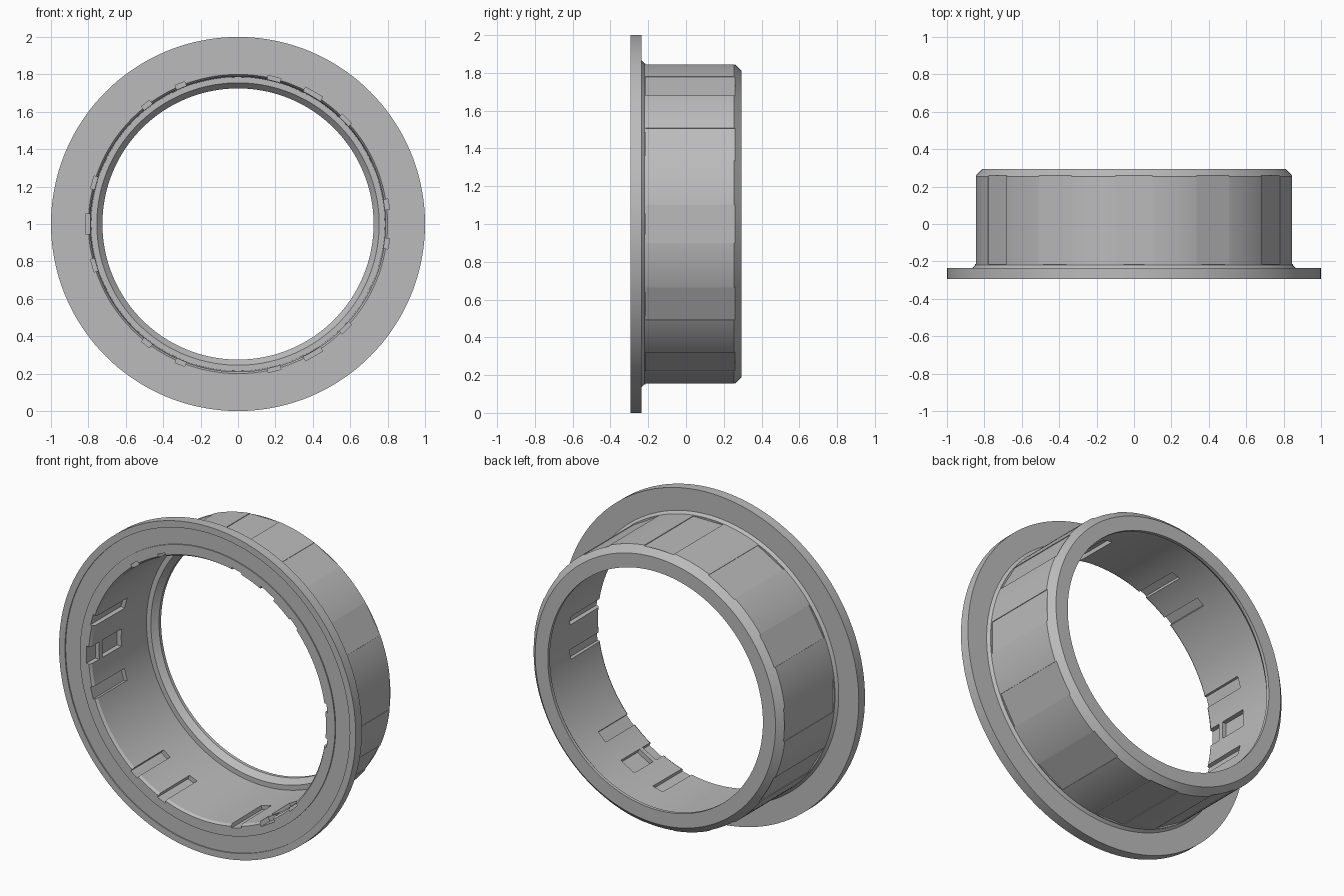
import bpy, bmesh, math
from mathutils import Matrix, Vector

cube = bpy.data.objects.get("Cube")
if cube:
    bpy.data.objects.remove(cube, do_unlink=True)

GREY = (0.5, 0.5, 0.5, 1)
mat = bpy.data.materials.new("plain grey")
mat.use_nodes = True
mat.diffuse_color = GREY
mat.node_tree.nodes["Principled BSDF"].inputs["Base Color"].default_value = GREY


def make_object(name, bm):
    bmesh.ops.recalc_face_normals(bm, faces=bm.faces)
    mesh = bpy.data.meshes.new(name)
    bm.to_mesh(mesh)
    bm.free()
    mesh.materials.append(mat)
    obj = bpy.data.objects.new(name, mesh)
    bpy.context.collection.objects.link(obj)
    return obj


def lathe(name, profile, steps):
    """Sweep a closed (radius, y) profile around the y axis at z = 1."""
    bm = bmesh.new()
    rings = []
    for i in range(steps):
        a = math.tau * i / steps
        rings.append([bm.verts.new((r * math.cos(a), y, 1 + r * math.sin(a))) for r, y in profile])
    n = len(profile)
    for i in range(steps):
        here, after = rings[i], rings[(i + 1) % steps]
        for j in range(n):
            k = (j + 1) % n
            bm.faces.new((here[j], here[k], after[k], after[j]))
    return make_object(name, bm)


def add_box(bm, angle, radii, ys, width):
    """Box placed radially at an angle in degrees."""
    size = Vector((radii[1] - radii[0], ys[1] - ys[0], width))
    centre = Vector((sum(radii) / 2, sum(ys) / 2, 0))
    place = Matrix.Translation((0, 0, 1)) @ Matrix.Rotation(-math.radians(angle), 4, 'Y')
    bmesh.ops.create_cube(bm, size=1, matrix=place @ Matrix.Translation(centre) @ Matrix.Diagonal(size).to_4x4())


# Flanged ring: front face, bore with rear lip, chamfered barrel, flange
ring = lathe("flanged_ring", [
    (1.0, -0.295), (0.96, -0.295), (0.96, -0.288), (0.86, -0.288), (0.86, -0.295),
    (0.80, -0.295), (0.79, -0.28), (0.785, 0.24), (0.755, 0.24), (0.725, 0.275), (0.725, 0.295),
    (0.81, 0.295), (0.85, 0.255), (0.85, -0.22), (0.865, -0.235), (1.0, -0.235),
], 144)

cuts = bmesh.new()
# Twelve flat recessed pads around the barrel
for i in range(12):
    add_box(cuts, i * 30, (0.84, 0.95), (-0.215, 0.26), 0.2)

# Inner slots, repeated three times: barred slot, side slots and a pair opposite
for base in (60, 180, 300):
    for ys in ((-0.35, -0.21), (-0.18, 0.0)):
        add_box(cuts, base, (0.74, 0.815), ys, 0.105)
    for side in (-1, 1):
        add_box(cuts, base + side * 16, (0.74, 0.81), (-0.35, 0.0), 0.07)
        add_box(cuts, base + 180 + side * 7.5, (0.74, 0.813), (-0.35, 0.0), 0.055)

cutter = make_object("slot_cutter", cuts)
cutter.hide_render = True

mod = ring.modifiers.new("slots", 'BOOLEAN')
mod.operation = 'DIFFERENCE'
mod.solver = 'EXACT'
mod.object = cutter

bpy.ops.object.select_all(action='DESELECT')
ring.select_set(True)
bpy.context.view_layer.objects.active = ring
bpy.ops.object.modifier_apply(modifier=mod.name)
bpy.data.objects.remove(cutter, do_unlink=True)
bpy.ops.object.shade_smooth_by_angle(angle=math.radians(20))
